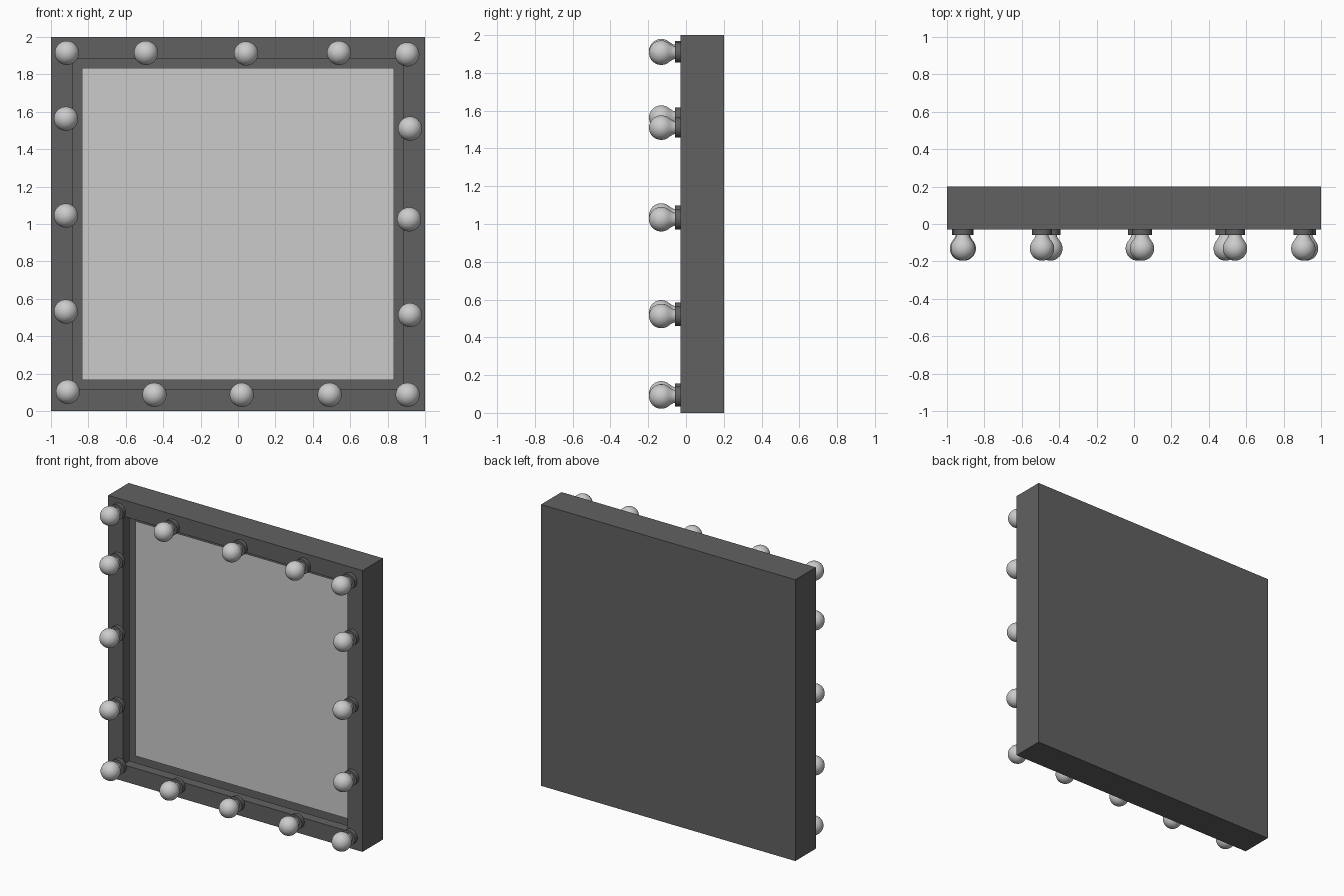
import bpy, bmesh, math
from mathutils import Matrix

if "Cube" in bpy.data.objects:
    bpy.data.objects.remove(bpy.data.objects["Cube"])

FRONT, BACK, RECESS = -0.03, 0.2, 0.04
INNER_X, INNER_LOW, INNER_HIGH = 0.835, 0.165, 1.835

dark = bpy.data.materials.new("dark_grey")
dark.diffuse_color = (0.12, 0.12, 0.12, 1)
dark.use_nodes = True
dark.node_tree.nodes["Principled BSDF"].inputs["Base Color"].default_value = dark.diffuse_color


def finish(name, bm, mat=None):
    bmesh.ops.recalc_face_normals(bm, faces=bm.faces)
    mesh = bpy.data.meshes.new(name)
    bm.to_mesh(mesh)
    bm.free()
    if mat:
        mesh.materials.append(mat)
    ob = bpy.data.objects.new(name, mesh)
    bpy.context.collection.objects.link(ob)
    return ob


def lathe(name, profile, sides, mat=None):
    """Spin (radius, y) points around the y axis."""
    bm = bmesh.new()
    verts = [bm.verts.new((r, y, 0)) for r, y in profile]
    edges = [bm.edges.new(p) for p in zip(verts, verts[1:])]
    bmesh.ops.spin(bm, geom=verts + edges, cent=(0, 0, 0), axis=(0, 1, 0),
                   angle=math.tau, steps=sides, use_duplicate=False)
    bmesh.ops.remove_doubles(bm, verts=bm.verts, dist=1e-5)
    ob = finish(name, bm, mat)
    bpy.context.view_layer.objects.active = ob
    ob.select_set(True)
    bpy.ops.object.shade_smooth_by_angle(angle=math.radians(35))
    ob.select_set(False)
    return ob


# Frame: solid box with a recess sunk into the front face
bm = bmesh.new()
bmesh.ops.create_cube(bm, size=1, matrix=Matrix.Translation((0, (FRONT + BACK) / 2, 1))
                      @ Matrix.Diagonal((2, BACK - FRONT, 2, 1)))
front = min(bm.faces, key=lambda f: f.calc_center_median().y)
bmesh.ops.inset_region(bm, faces=[front], thickness=1 - INNER_X)
rim = front.edges[:]
bmesh.ops.delete(bm, geom=[front], context='FACES_ONLY')
walls = bmesh.ops.extrude_edge_only(bm, edges=rim)["geom"]
for v in walls:
    if isinstance(v, bmesh.types.BMVert):
        v.co.y = RECESS
finish("frame", bm, dark)

# Mirror pane closing the recess
bm = bmesh.new()
bm.faces.new([bm.verts.new((x, RECESS, z)) for x, z in (
    (-INNER_X, INNER_LOW), (INNER_X, INNER_LOW),
    (INNER_X, INNER_HIGH), (-INNER_X, INNER_HIGH))])
finish("mirror_pane", bm)

# Bulb and socket shapes, front to back
R, CENTRE = 0.065, -0.131
bulb_profile = [(R * math.sin(a), CENTRE - R * math.cos(a))
                for a in (math.radians(12 * i) for i in range(11))]
bulb_profile += [(0.045, -0.083), (0.036, -0.068), (0.033, -0.055)]
socket_profile = [(0, -0.058), (0.053, -0.058), (0.053, FRONT), (0, FRONT)]

positions = [
    (-0.915, 1.915), (-0.492, 1.915), (0.043, 1.912), (0.54, 1.915), (0.905, 1.907),  # top
    (-0.92, 1.563), (-0.92, 1.045), (-0.92, 0.532),                                   # left
    (0.92, 1.51), (0.915, 1.025), (0.92, 0.513),                                      # right
    (-0.91, 0.103), (-0.447, 0.087), (0.02, 0.087), (0.49, 0.087), (0.907, 0.087),    # bottom
]
parts = [lathe("bulb", bulb_profile, 32), lathe("socket", socket_profile, 32, dark)]
for i, (x, z) in enumerate(positions):
    for part in parts:
        ob = part
        if i:
            ob = part.copy()
            bpy.context.collection.objects.link(ob)
        ob.location = (x, 0, z)
